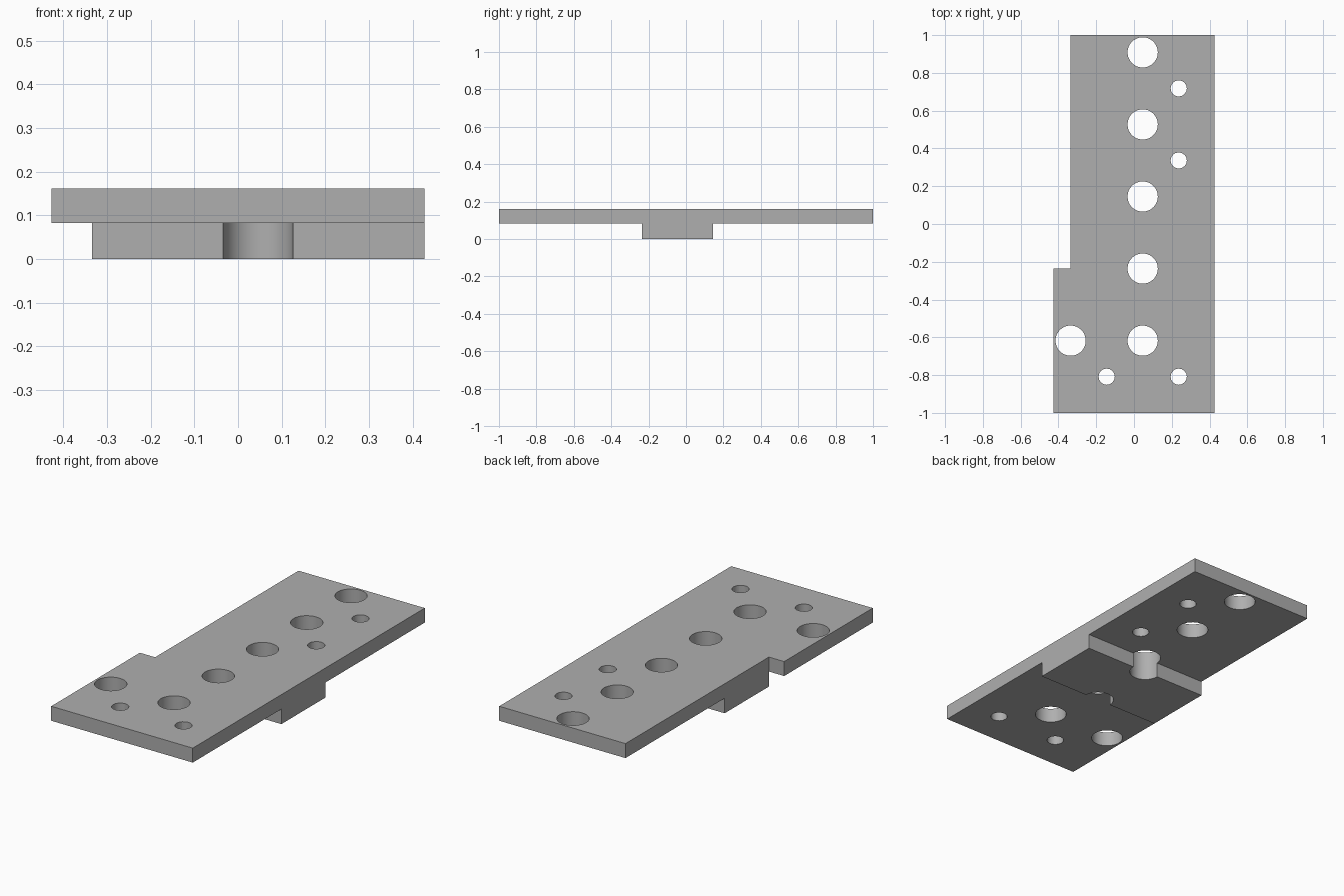
import bpy
import bmesh
from math import radians

default = bpy.data.objects.get("Cube")
if default:
    bpy.data.objects.remove(default, do_unlink=True)

# Plain grey metal
GREY = (0.43, 0.43, 0.43, 1)
grey = bpy.data.materials.new("grey_metal")
grey.use_nodes = True
grey.diffuse_color = GREY
grey.node_tree.nodes["Principled BSDF"].inputs["Base Color"].default_value = GREY

# Main dimensions
LEFT, RIGHT, TAB = 0.427, -0.335, -0.427
PLATE_Z, TOP_Z = 0.082, 0.161
PITCH = 0.3815
NOTCH_Y = -0.236
ROW_X = 0.046


def add_object(name, bm):
    bmesh.ops.recalc_face_normals(bm, faces=bm.faces)
    mesh = bpy.data.meshes.new(name)
    bm.to_mesh(mesh)
    bm.free()
    mesh.materials.append(grey)
    obj = bpy.data.objects.new(name, mesh)
    bpy.context.collection.objects.link(obj)
    return obj


def extrude_outline(name, outline, z0, z1):
    bm = bmesh.new()
    face = bm.faces.new([bm.verts.new((x, y, z0)) for x, y in outline])
    geom = bmesh.ops.extrude_face_region(bm, geom=[face])["geom"]
    verts = [v for v in geom if isinstance(v, bmesh.types.BMVert)]
    bmesh.ops.translate(bm, verts=verts, vec=(0, 0, z1 - z0))
    return add_object(name, bm)


def drill(name, x, y, radius, sides):
    bm = bmesh.new()
    bmesh.ops.create_cone(bm, cap_ends=True, segments=sides,
                          radius1=radius, radius2=radius, depth=1)
    bmesh.ops.translate(bm, verts=bm.verts, vec=(x, y, 0))
    cutter = add_object(name, bm)
    cutter.hide_render = True
    return cutter


def boolean(target, other, operation):
    bpy.context.view_layer.objects.active = target
    mod = target.modifiers.new(operation, "BOOLEAN")
    mod.operation = operation
    mod.solver = "EXACT"
    mod.object = other
    bpy.ops.object.modifier_apply(modifier=mod.name)
    bpy.data.objects.remove(other, do_unlink=True)


# Plate with a tab on the right side of its front half
plate = extrude_outline("drilled_plate", [
    (TAB, -1), (LEFT, -1), (LEFT, 1), (RIGHT, 1), (RIGHT, NOTCH_Y), (TAB, NOTCH_Y),
], PLATE_Z, TOP_Z)

# Locating block underneath, spanning one hole pitch
block = extrude_outline("locating_block", [
    (RIGHT, NOTCH_Y), (LEFT, NOTCH_Y), (LEFT, NOTCH_Y + PITCH), (RIGHT, NOTCH_Y + PITCH),
], 0, (PLATE_Z + TOP_Z) / 2)
boolean(plate, block, "UNION")

# Large holes: a row of five and one in the tab
row_start = NOTCH_Y - PITCH
large = [(ROW_X, row_start + i * PITCH) for i in range(5)]
large.append((ROW_X - PITCH, row_start))
for x, y in large:
    boolean(plate, drill("large_hole_cutter", x, y, 0.08, 48), "DIFFERENCE")

# Small holes, offset by half a pitch
half = PITCH / 2
for side, step in ((1, -1), (-1, -1), (1, 5), (1, 7)):
    cutter = drill("small_hole_cutter", ROW_X + side * half,
                   row_start + step * half, 0.043, 16)
    boolean(plate, cutter, "DIFFERENCE")

# Smooth bores, sharp edges
bpy.ops.object.select_all(action="DESELECT")
plate.select_set(True)
bpy.context.view_layer.objects.active = plate
bpy.ops.object.shade_smooth_by_angle(angle=radians(30))
